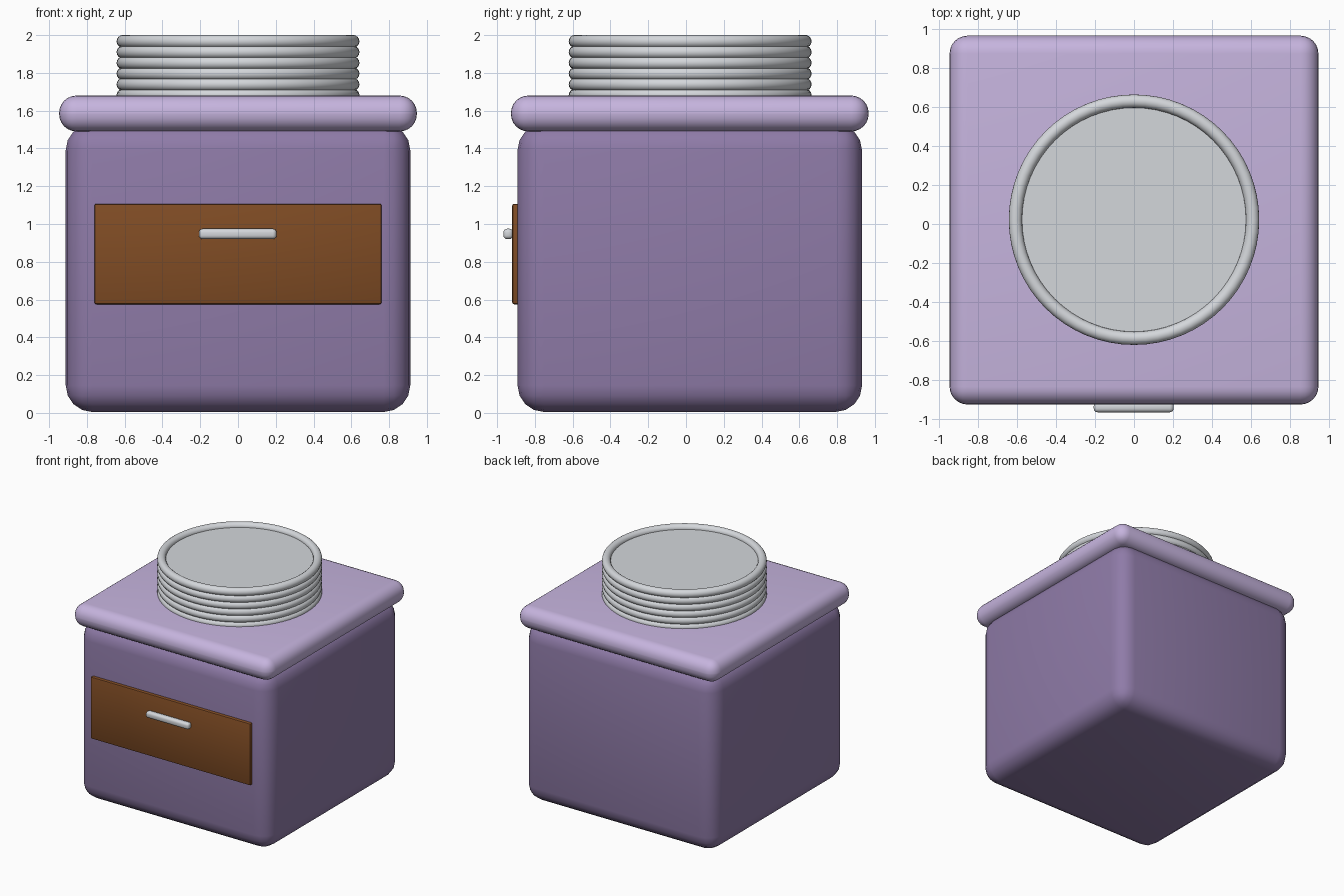
import bpy
import math

if "Cube" in bpy.data.objects:
    bpy.data.objects.remove(bpy.data.objects["Cube"], do_unlink=True)

CY = 0.02  # depth centre of the box and lid


def material(name, rgb):
    lin = [(c / 255 / 12.92) if c < 11 else ((c / 255 + 0.055) / 1.055) ** 2.4 for c in rgb]
    m = bpy.data.materials.new(name)
    m.use_nodes = True
    m.diffuse_color = (*lin, 1)
    m.node_tree.nodes["Principled BSDF"].inputs["Base Color"].default_value = (*lin, 1)
    return m


purple = material("muted purple", (143, 123, 168))
lavender = material("pale lavender", (198, 180, 222))
wood = material("brown wood", (128, 76, 36))
metal = material("light grey metal", (212, 215, 219))


def finish(obj, name, mat):
    obj.name = name
    obj.data.materials.append(mat)
    bpy.ops.object.shade_smooth_by_angle(angle=math.radians(40))
    return obj


def rounded_box(name, mat, low, high, radius, segments):
    """Box between two corners with rounded edges."""
    centre = [(a + b) / 2 for a, b in zip(low, high)]
    bpy.ops.mesh.primitive_cube_add(size=1, location=centre)
    obj = bpy.context.object
    obj.scale = [b - a for a, b in zip(low, high)]
    bpy.ops.object.transform_apply(location=False, rotation=False, scale=True)
    bevel = obj.modifiers.new("rounding", "BEVEL")
    bevel.width = radius
    bevel.segments = segments
    bpy.ops.object.modifier_apply(modifier=bevel.name)
    return finish(obj, name, mat)


# Box and top slab
rounded_box("box_body", purple, (-0.912, CY - 0.912, 0.005), (0.912, CY + 0.912, 1.53), 0.14, 4)
rounded_box("top_slab", lavender, (-0.947, CY - 0.947, 1.49), (0.947, CY + 0.947, 1.68), 0.092, 6)

# Drawer front and its pull
rounded_box("drawer_front", wood, (-0.76, -0.92, 0.575), (0.76, -0.86, 1.107), 0.01, 2)
rounded_box("drawer_pull", metal, (-0.207, -0.967, 0.92), (0.204, -0.916, 0.975), 0.02, 4)

# Stacked rings of the round lid
for i in range(6):
    bpy.ops.mesh.primitive_torus_add(
        location=(0, CY + 0.002, 1.967 - i * 0.057), major_radius=0.609, minor_radius=0.034,
        major_segments=64, minor_segments=16)
    finish(bpy.context.object, f"lid_ring_{i + 1}", metal)

# Flat disc closing the rings
bpy.ops.mesh.primitive_cylinder_add(
    vertices=64, radius=0.605, depth=0.29, location=(0, CY + 0.002, 1.822))
finish(bpy.context.object, "lid_disc", metal)
